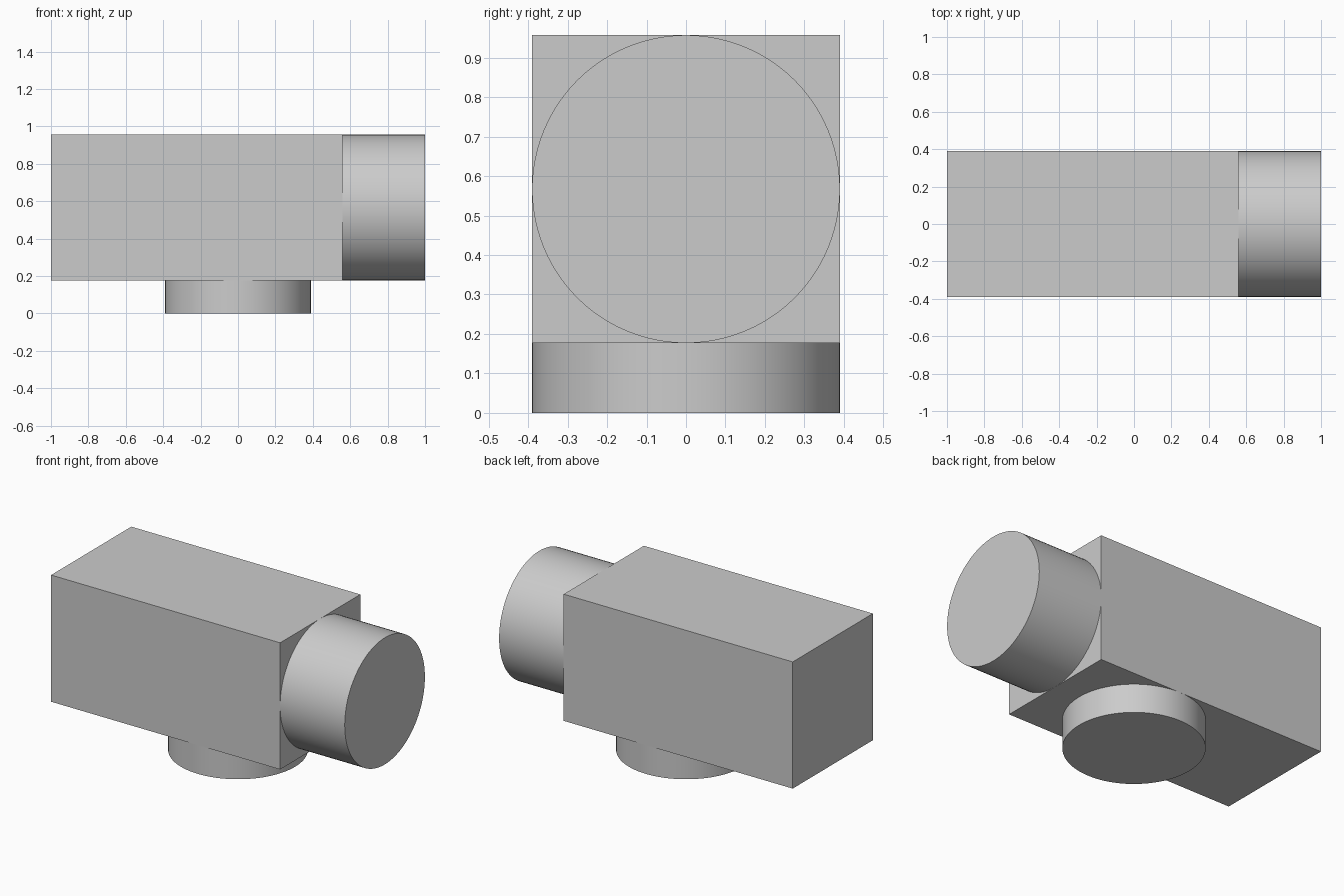
import bpy
import math

default = bpy.data.objects.get("Cube")
if default:
    bpy.data.objects.remove(default, do_unlink=True)

RADIUS = 0.39
BASE_TOP = 0.177
MID_Z = BASE_TOP + RADIUS
BODY_END = 0.56

# Single plain grey
grey = bpy.data.materials.new("light grey")
grey.use_nodes = True
colour = (0.6, 0.6, 0.6, 1)
grey.diffuse_color = colour
grey.node_tree.nodes["Principled BSDF"].inputs["Base Color"].default_value = colour


def finish(name):
    obj = bpy.context.object
    obj.name = name
    obj.data.materials.append(grey)
    return obj


def cylinder(name, length, location, rotation=(0, 0, 0)):
    bpy.ops.mesh.primitive_cylinder_add(
        vertices=96, radius=RADIUS, depth=length, location=location, rotation=rotation)
    finish(name)
    bpy.ops.object.shade_smooth_by_angle(angle=math.radians(30))


# Rectangular body
bpy.ops.mesh.primitive_cube_add(size=1, location=((BODY_END - 1) / 2, 0, MID_Z))
body = finish("body")
body.scale = (BODY_END + 1, 2 * RADIUS, 2 * RADIUS)
bpy.ops.object.transform_apply(location=False, rotation=False, scale=True)

# Round barrel on the left end
cylinder("barrel", 1 - BODY_END, ((1 + BODY_END) / 2, 0, MID_Z), (0, math.pi / 2, 0))

# Round base under the middle
cylinder("base", BASE_TOP, (0, 0, BASE_TOP / 2))
